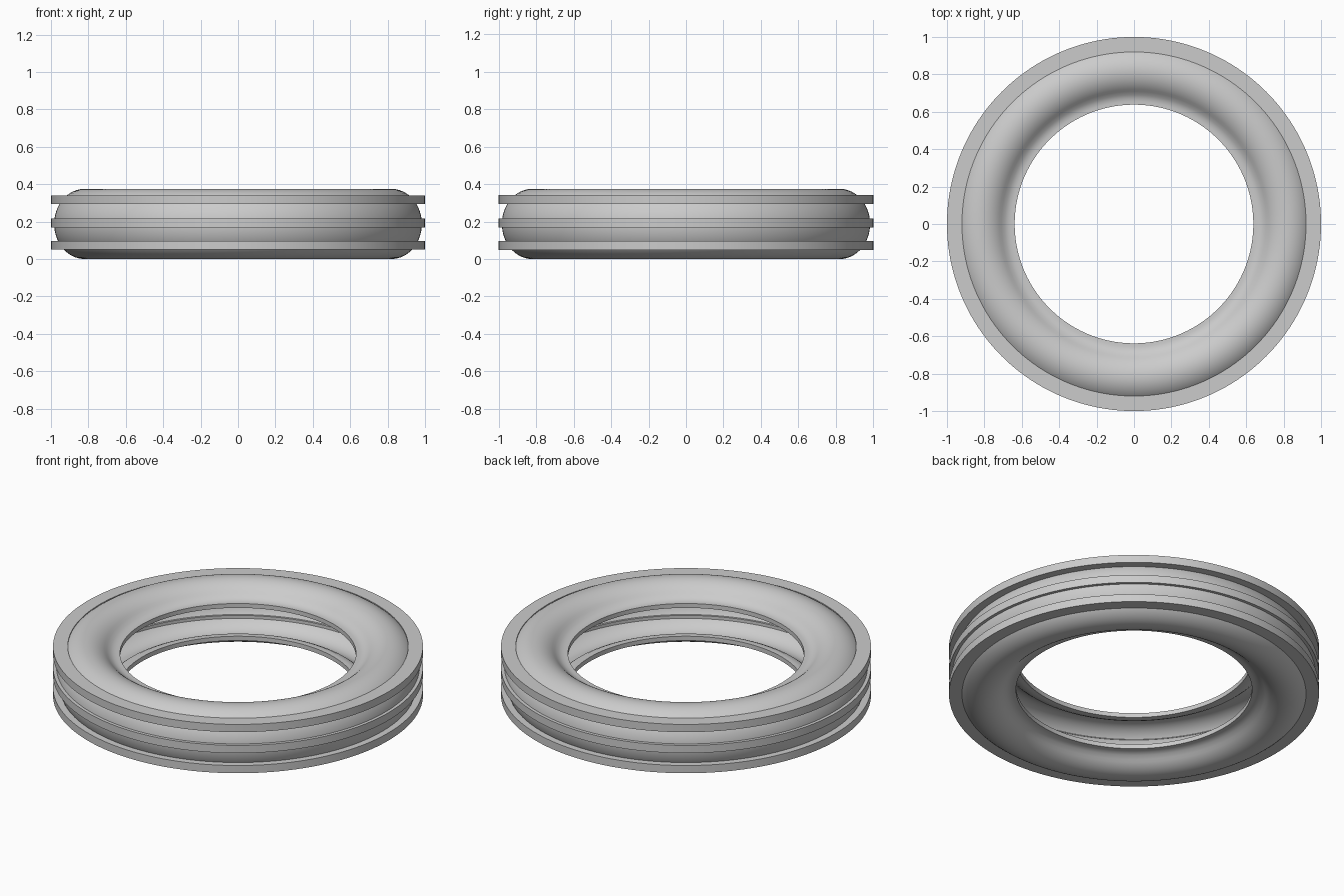
import bpy, bmesh, math
from mathutils import Vector

cube = bpy.data.objects.get("Cube")
if cube:
    bpy.data.objects.remove(cube)

MID = 0.1875        # half of the height
SEGMENTS = 160

grey = bpy.data.materials.new("light_grey")
grey.use_nodes = True
colour = (0.6, 0.6, 0.6, 1)
grey.diffuse_color = colour
grey.node_tree.nodes["Principled BSDF"].inputs["Base Color"].default_value = colour


def lathe(name, profile):
    """Turn a closed (radius, height) outline around the z axis."""
    bm = bmesh.new()
    rings = []
    for i in range(SEGMENTS):
        a = math.tau * i / SEGMENTS
        rings.append([bm.verts.new((r * math.cos(a), r * math.sin(a), z)) for r, z in profile])
    n = len(profile)
    for i, ring in enumerate(rings):
        nxt = rings[(i + 1) % SEGMENTS]
        for j in range(n):
            k = (j + 1) % n
            bm.faces.new((ring[j], nxt[j], nxt[k], ring[k]))
    bmesh.ops.recalc_face_normals(bm, faces=bm.faces)
    mesh = bpy.data.meshes.new(name)
    bm.to_mesh(mesh)
    bm.free()
    mesh.materials.append(grey)
    obj = bpy.data.objects.new(name, mesh)
    bpy.context.collection.objects.link(obj)
    bpy.ops.object.select_all(action='DESELECT')
    obj.select_set(True)
    bpy.context.view_layer.objects.active = obj
    bpy.ops.object.shade_smooth_by_angle(angle=math.radians(30))


# Hollow casing: rounded wall flaring into a flat lip, mirrored about mid height
upper = []
for i in range(25):
    a = math.radians(133 * i / 24)
    upper.append(Vector((0.82 + 0.163 * math.cos(a), MID + MID * math.sin(a))))
upper += [Vector(p) for p in ((0.69, 0.309), (0.673, 0.301), (0.656, 0.298), (0.638, 0.298))]
lower = [Vector((p.x, 2 * MID - p.y)) for p in upper[1:]]
outer = lower[::-1] + upper

# Inner skin of the casing, offset by the wall thickness
THICKNESS = 0.026
inner = []
for i, p in enumerate(outer):
    t = (outer[min(i + 1, len(outer) - 1)] - outer[max(i - 1, 0)]).normalized()
    inner.append(p + Vector((-t.y, t.x)) * THICKNESS)
lathe("casing", outer + inner[::-1])

# Three flat ribs around the outside
for name, z in (("lower_rib", 0.0725), ("middle_rib", MID + 0.005), ("upper_rib", 0.3175)):
    lo, hi = z - 0.023, z + 0.023
    lathe(name, [(0.92, lo), (1.0, lo), (1.0, hi), (0.92, hi)])
